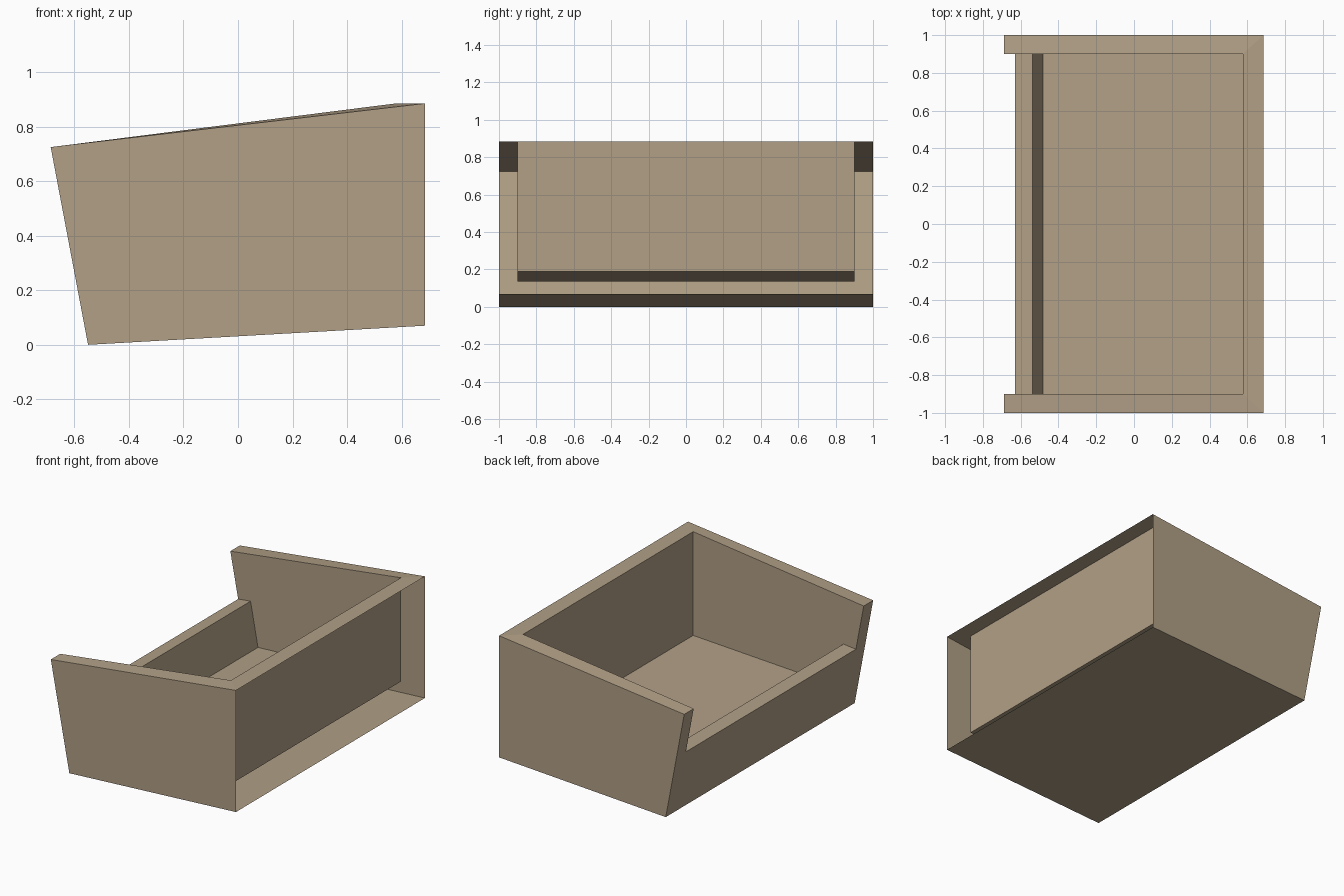
import bpy, bmesh

if "Cube" in bpy.data.objects:
    bpy.data.objects.remove(bpy.data.objects["Cube"])

mat = bpy.data.materials.new("tan_board")
mat.diffuse_color = (0.44, 0.35, 0.24, 1)
mat.use_nodes = True
mat.node_tree.nodes["Principled BSDF"].inputs["Base Color"].default_value = mat.diffuse_color

W, I = 1.0, 0.9           # outer and inner half width
# side profile points (x, z)
OUT_TIP, OUT_FOOT = (-0.687, 0.725), (-0.55, 0.0)
OUT_BASE, OUT_TOP = (0.685, 0.07), (0.685, 0.885)
LIP_OUT, LIP_IN = (-0.629, 0.42), (-0.537, 0.43)
FLOOR_LOW, FLOOR_HIGH, IN_TOP = (-0.482, 0.135), (0.577, 0.19), (0.577, 0.885)


def at(p, y):
    return (p[0], y, p[1])


def strip(p, q, wp, wq):
    """Face spanning the width between two profile points."""
    return [at(p, -wp), at(p, wp), at(q, wq), at(q, -wq)]


def sides(fn):
    return [fn(-1), fn(1)]


def build(name, faces):
    bm = bmesh.new()
    for pts in faces:
        bm.faces.new([bm.verts.new(p) for p in pts])
    bmesh.ops.remove_doubles(bm, verts=bm.verts, dist=0.0005)
    bmesh.ops.recalc_face_normals(bm, faces=bm.faces)
    me = bpy.data.meshes.new(name)
    bm.to_mesh(me)
    bm.free()
    me.materials.append(mat)
    ob = bpy.data.objects.new(name, me)
    bpy.context.collection.objects.link(ob)
    return ob


faces = []
# sloping underside, low front wall, tray floor and upright back (rear is left open)
faces.append(strip(OUT_FOOT, OUT_BASE, W, W))
faces.append(strip(LIP_OUT, LIP_IN, I, I))
faces.append(strip(LIP_IN, FLOOR_LOW, I, I))
faces.append(strip(FLOOR_LOW, FLOOR_HIGH, I, I))
faces.append(strip(FLOOR_HIGH, IN_TOP, I, I))
faces.append(strip(OUT_TOP, IN_TOP, W, I))
# front wall below the lip
faces.append([at(OUT_FOOT, -I), at(OUT_FOOT, I), at(LIP_OUT, I), at(LIP_OUT, -I)])
# outer cheeks, inner cheeks, sloping rims and slanted ends
faces += sides(lambda s: [at(p, s * W) for p in (OUT_TIP, OUT_FOOT, OUT_BASE, OUT_TOP)])
faces += sides(lambda s: [at(p, s * I) for p in
                          (OUT_TIP, LIP_OUT, LIP_IN, FLOOR_LOW, FLOOR_HIGH, IN_TOP)])
faces += sides(lambda s: [at(OUT_TIP, s * W), at(OUT_TOP, s * W),
                          at(IN_TOP, s * I), at(OUT_TIP, s * I)])
faces += sides(lambda s: [at(OUT_TIP, s * W), at(OUT_FOOT, s * W), at(OUT_FOOT, s * I),
                          at(LIP_OUT, s * I), at(OUT_TIP, s * I)])
build("open_tray_shell", faces)
